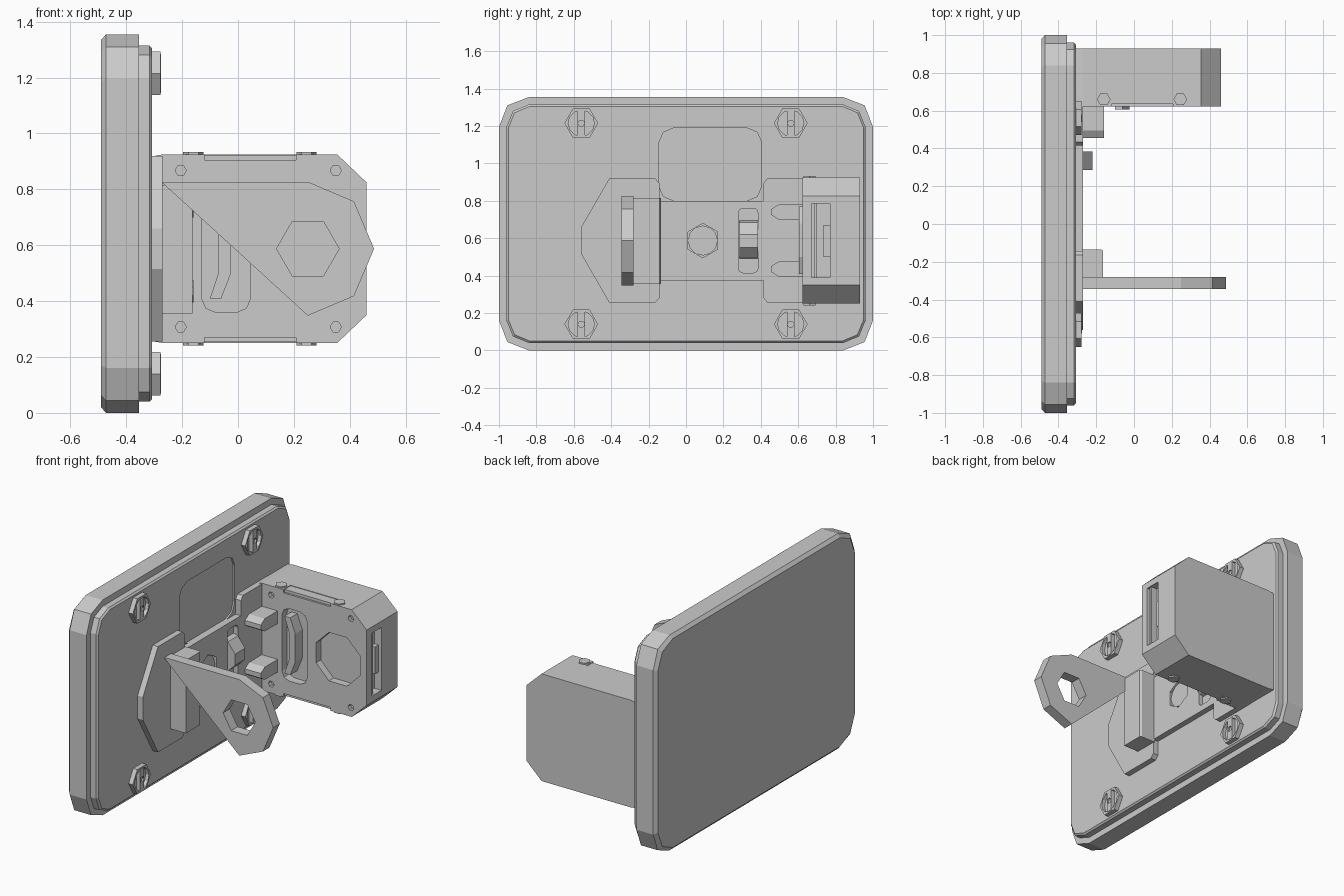
import bpy
import bmesh
from math import cos, sin, pi, radians

cube = bpy.data.objects.get("Cube")
if cube:
    bpy.data.objects.remove(cube, do_unlink=True)


def loft(name, rings):
    """Skin a list of matching point rings and cap both ends."""
    bm = bmesh.new()
    loops = [[bm.verts.new(p) for p in ring] for ring in rings]
    n = len(loops[0])
    for a, b in zip(loops, loops[1:]):
        for i in range(n):
            j = (i + 1) % n
            bm.faces.new((a[i], a[j], b[j], b[i]))
    bm.faces.new(loops[0])
    bm.faces.new(loops[-1])
    bmesh.ops.recalc_face_normals(bm, faces=bm.faces)
    mesh = bpy.data.meshes.new(name)
    bm.to_mesh(mesh)
    bm.free()
    obj = bpy.data.objects.new(name, mesh)
    bpy.context.collection.objects.link(obj)
    return obj


def place(p, axis, d):
    u, v = p
    return {"X": (d, u, v), "Y": (u, d, v), "Z": (u, v, d)}[axis]


def prism(name, pts, axis, start, end):
    return loft(name, [[place(p, axis, d) for p in pts] for d in (start, end)])


def box(name, x, y, z):
    return prism(name, rect(*x, *y), "Z", *z)


def rect(u0, u1, v0, v1):
    return [(u0, v0), (u1, v0), (u1, v1), (u0, v1)]


def rounded(u0, u1, v0, v1, a, b):
    """Rectangle with two-facet corners."""
    pts = []
    for su, sv, flip in ((1, 1, 0), (-1, 1, 1), (-1, -1, 0), (1, -1, 1)):
        u, v = (u1 if su > 0 else u0), (v1 if sv > 0 else v0)
        corner = [(u, v - sv * a), (u - su * b, v - sv * b), (u - su * a, v)]
        pts += corner[::-1] if flip else corner
    return pts


def ngon(u, v, r, n=6, turn=0):
    return [(u + r * cos(turn + 2 * pi * i / n), v + r * sin(turn + 2 * pi * i / n))
            for i in range(n)]


def cut(obj, *cutters):
    """Subtract each cutter, then discard it."""
    bpy.context.view_layer.objects.active = obj
    for c in cutters:
        c.hide_render = True
        mod = obj.modifiers.new("cut", "BOOLEAN")
        mod.operation = "DIFFERENCE"
        mod.solver = "EXACT"
        mod.object = c
        bpy.ops.object.modifier_apply(modifier=mod.name)
        bpy.data.objects.remove(c, do_unlink=True)


MID = 0.5875   # height of the mechanism's mirror plane
HALF = 0.6775  # half height of the plate
FACE = -0.307  # front surface of the face plate
TOP = -0.27    # front surface of the mounting bracket


def mirror_z(pts):
    """Close a profile by reflecting its upper half."""
    return pts + [(u, 2 * MID - v) for u, v in reversed(pts)]


def plate_ring(x, inset, a, b):
    pts = rounded(inset - 1, 1 - inset, inset, 2 * HALF - inset, a, b)
    return [place(p, "X", x) for p in pts]


# Two-layer rectangular plate
loft("backing_plate", [plate_ring(-0.49, 0.02, 0.15, 0.045),
                       plate_ring(-0.472, 0, 0.16, 0.045),
                       plate_ring(-0.355, 0, 0.16, 0.045)])
face = loft("face_plate", [plate_ring(-0.36, 0.04, 0.12, 0.035),
                           plate_ring(-0.317, 0.04, 0.12, 0.035),
                           plate_ring(FACE, 0.05, 0.115, 0.034)])
cut(face, prism("panel_recess", rounded(-0.145, 0.405, 0.8, 1.19, 0.08, 0.024),
                "X", FACE - 0.01, FACE + 0.1))

# Slotted hex bolts in the plate corners
for sy, side in ((-1, "front"), (1, "rear")):
    for z, level in ((0.14, "lower"), (1.215, "upper")):
        name = f"{side}_{level}_bolt"
        y = sy * 0.56
        head = prism(name, ngon(y, z, 0.09), "X", FACE - 0.01, -0.278)
        cut(head, prism("socket", ngon(y, z, 0.07, 12), "X", -0.3, 0))
        bar = prism(name + "_bar", rect(y - 0.02, y + 0.02, z - 0.07, z + 0.07),
                    "X", -0.305, -0.275)
        cut(bar, prism("pin_hole", ngon(y, z, 0.018), "X", -0.285, 0))

# H-shaped mounting bracket
outline = mirror_z([(-0.56, 0.66), (-0.41, 0.92), (-0.165, 0.92), (-0.143, 0.895),
                    (-0.143, 0.8), (0.415, 0.8), (0.415, 0.895), (0.435, 0.92),
                    (0.72, 0.92)])
bracket = prism("mounting_bracket", outline, "X", FACE - 0.005, TOP)
cut(bracket,
    prism("hex_recess", ngon(0.09, MID, 0.092, 6, pi / 2), "X", -0.3, 0),
    prism("slot_recess", rounded(0.28, 0.385, 0.415, 0.76, 0.025, 0.007), "X", -0.3, 0))
prism("center_screw", ngon(0.09, MID, 0.08, 12), "X", -0.305, -0.28)
prism("slot_catch", [(-0.305, 0.49), (TOP, 0.50), (-0.22, 0.55), (-0.22, 0.62),
                     (TOP, 0.685), (-0.305, 0.695)], "Y", 0.285, 0.385)

# Pair of prongs gripping the housing
for z, level in ((0.74, "upper"), (2 * MID - 0.74, "lower")):
    prism(level + "_prong", [(0.64, z - 0.04), (0.495, z - 0.04), (0.455, z - 0.015),
                             (0.455, z + 0.015), (0.495, z + 0.04), (0.64, z + 0.04)],
          "X", TOP - 0.005, -0.16)

# Pivot arm with hex hole, and the foot that braces it
arm = prism("pivot_arm", mirror_z([(TOP - 0.005, 0.827), (0.25, 0.827),
                                   (0.415, 0.757), (0.487, MID)])[:7],
            "Y", -0.345, -0.28)
cut(arm, prism("hex_hole", ngon(0.25, MID, 0.112), "Y", -0.5, 0))
prism("arm_foot", [(TOP - 0.005, -0.285), (-0.163, -0.285), (-0.163, -0.143),
                   (-0.175, -0.135), (TOP - 0.005, -0.135)], "Z", 0.355, 0.815)

# Housing body with chamfered outer corners
housing = prism("housing", mirror_z([(-0.308, 0.918), (TOP, 0.925), (0.355, 0.925),
                                     (0.46, 0.825)]), "Y", 0.623, 0.93)
cutters = [
    prism("round_recess", ngon(0.26, MID, 0.165, 8, pi / 8), "Y", 0.5, 0.67),
    prism("tall_recess", rounded(-0.13, 0.045, 0.36, 0.815, 0.05, 0.015), "Y", 0.5, 0.675),
    prism("side_slot", rect(0.67, 0.77, 0.39, 0.785), "X", 0.41, 0.6),
]
for s in (-1, 1):
    z_in, z_out = sorted((MID + s * 0.317, MID + s * 0.4))
    cutters.append(box("edge_rail", (-0.12, 0.207), (0.5, 0.695), (z_in, z_out)))
    for x in (-0.205, 0.35):
        cutters.append(prism("screw_hole", ngon(x, MID + s * 0.28, 0.02), "Y", 0.5, 0.65))
cut(housing, *cutters)

# Housing details: ridge, slot bars, clip bars and small hex caps
prism("curved_ridge", [(-0.1, 0.77), (-0.06, 0.77), (-0.025, 0.68), (-0.025, 0.5),
                       (-0.06, 0.41), (-0.1, 0.41), (-0.07, 0.5), (-0.07, 0.68)],
      "Y", 0.605, 0.68)
box("slot_bar", (0.4, 0.45), (0.685, 0.7), (0.385, 0.79))
box("slot_block", (0.4, 0.44), (0.735, 0.775), (0.5, 0.67))
for s, level in ((-1, "lower"), (1, "upper")):
    z_in, z_out = sorted((MID + s * 0.315, MID + s * 0.334))
    box(level + "_clip_bar", (-0.122, 0.21), (0.635, 0.697), (z_in, z_out))
    c0, c1 = sorted((MID + s * 0.32, MID + s * 0.346))
    for x, end in ((-0.16, "inner"), (0.245, "outer")):
        prism(f"{level}_{end}_cap", ngon(x, 0.66, 0.036), "Z", c0, c1)
